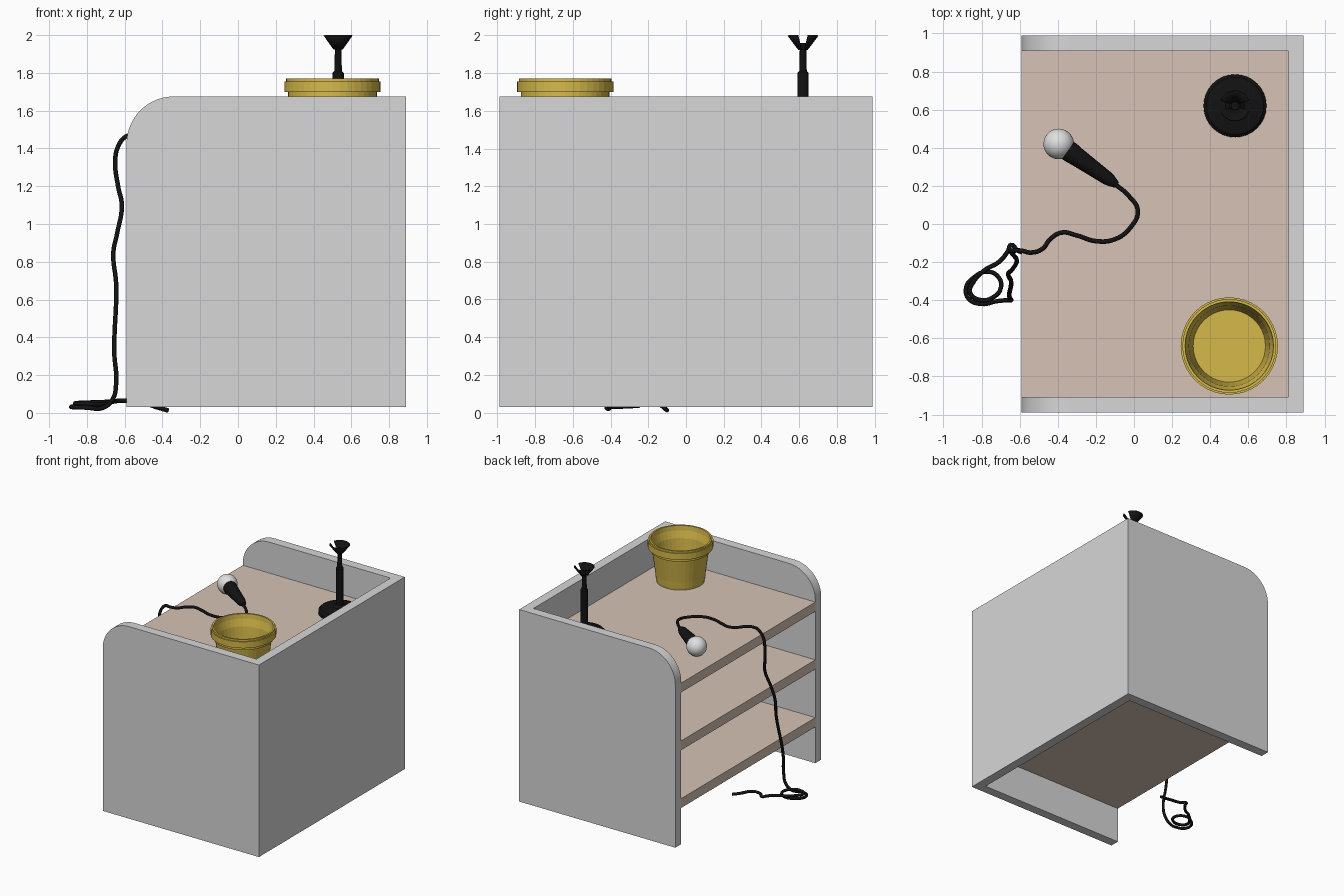
import bpy, bmesh, math
from mathutils import Vector

if "Cube" in bpy.data.objects:
    bpy.data.objects.remove(bpy.data.objects["Cube"], do_unlink=True)


def material(name, r, g, b):
    mat = bpy.data.materials.new(name)
    mat.use_nodes = True
    mat.diffuse_color = (r, g, b, 1)
    mat.node_tree.nodes["Principled BSDF"].inputs["Base Color"].default_value = (r, g, b, 1)
    return mat


GREY = material("light grey panel", .68, .68, .68)
WOOD = material("pale pink wood", .67, .54, .46)
GOLD = material("mustard yellow", .67, .485, .068)
BLACK = material("black", .006, .006, .006)
SILVER = material("silver mesh", .74, .74, .74)


def finish(name, bm, mat, smooth=None):
    bmesh.ops.recalc_face_normals(bm, faces=bm.faces)
    mesh = bpy.data.meshes.new(name)
    bm.to_mesh(mesh)
    bm.free()
    mesh.materials.append(mat)
    obj = bpy.data.objects.new(name, mesh)
    bpy.context.collection.objects.link(obj)
    if smooth:
        bpy.ops.object.select_all(action="DESELECT")
        bpy.context.view_layer.objects.active = obj
        obj.select_set(True)
        bpy.ops.object.shade_smooth_by_angle(angle=math.radians(smooth))
    return obj


def box(name, low, high, mat):
    bm = bmesh.new()
    bmesh.ops.create_cube(bm, size=1)
    for v in bm.verts:
        v.co = Vector([l + (c + .5) * (h - l) for c, l, h in zip(v.co, low, high)])
    return finish(name, bm, mat)


def lathe(name, profile, mat, sides=32, smooth=None):
    """Spin a (radius, height) profile about the local z axis."""
    bm = bmesh.new()
    verts = [bm.verts.new((r, 0, z)) for r, z in profile]
    edges = [bm.edges.new(pair) for pair in zip(verts, verts[1:])]
    bmesh.ops.spin(bm, geom=verts + edges, axis=(0, 0, 1), cent=(0, 0, 0),
                   steps=sides, angle=math.tau, use_merge=True)
    bmesh.ops.remove_doubles(bm, verts=bm.verts, dist=1e-4)
    return finish(name, bm, mat, smooth)


# Cabinet dimensions
FRONT_X, BACK_X, SIDE_Y, BASE, TOP, THICK = -.59, .89, .988, .03, 1.675, .08
INNER_X, INNER_Y = BACK_X - THICK, SIDE_Y - THICK


# Side panels with one rounded upper corner
def side_panel(name, y):
    radius = .25
    outline = [(FRONT_X, BASE), (BACK_X, BASE), (BACK_X, TOP)]
    for i in range(17):
        a = math.pi / 2 * (1 + i / 16)
        outline.append((FRONT_X + radius + radius * math.cos(a),
                        TOP - radius + radius * math.sin(a)))
    bm = bmesh.new()
    face = bm.faces.new([bm.verts.new((x, y, z)) for x, z in outline])
    grown = bmesh.ops.extrude_face_region(bm, geom=[face])["geom"]
    moved = [g for g in grown if isinstance(g, bmesh.types.BMVert)]
    bmesh.ops.translate(bm, verts=moved, vec=(0, THICK, 0))
    return finish(name, bm, GREY, 30)


side_panel("left_side_panel", INNER_Y)
side_panel("right_side_panel", -SIDE_Y)
box("long_panel", (INNER_X, -INNER_Y, BASE), (BACK_X, INNER_Y, TOP), GREY)

# Shelves
for name, top in (("lower", .42), ("middle", .915), ("upper", 1.41)):
    box(name + "_shelf", (FRONT_X, -INNER_Y, top - THICK), (INNER_X, INNER_Y, top), WOOD)

# Bucket with a stepped rim
bucket = lathe("bucket", [
    (0, 0), (.187, 0), (.222, .265), (.235, .265), (.235, .29), (.255, .29),
    (.255, .345), (.246, .345), (.246, .36), (.232, .36), (.228, .32),
    (.212, .26), (.192, .02), (0, .02)], GOLD, 40)
bucket.location = (.5, -.64, 1.41)

# Microphone stand: base and stepped stem
stand = lathe("stand_base_and_stem", [
    (0, 0), (.165, 0), (.165, .03), (.15, .045), (.05, .06), (.03, .08),
    (.03, .39), (.02, .4), (.017, .52), (.022, .53), (.022, .55), (0, .55)], BLACK, 32, 30)
stand.location = (.53, .62, 1.41)


# Two flared curved jaws at the top of the stand
def jaw(name, side):
    bm = bmesh.new()
    steps, rows = 10, []
    for radius, z in ((.022, 1.925), (.045, 1.955), (.078, 1.999)):
        row = []
        for i in range(steps + 1):
            a = side * math.radians(20 + 140 * i / steps)
            row.append(bm.verts.new((.53 + radius * math.cos(a), .62 + radius * math.sin(a), z)))
        rows.append(row)
    for low, high in zip(rows, rows[1:]):
        for i in range(steps):
            bm.faces.new((low[i], low[i + 1], high[i + 1], high[i]))
    obj = finish(name, bm, BLACK, 40)
    solid = obj.modifiers.new("thickness", "SOLIDIFY")
    solid.thickness = .008
    solid.offset = 0


jaw("left_jaw", 1)
jaw("right_jaw", -1)

# Microphone lying on the upper shelf
head_at, tail_at = Vector((-.395, .42, 1.487)), Vector((-.09, .205, 1.475))
bm = bmesh.new()
bmesh.ops.create_uvsphere(bm, u_segments=32, v_segments=16, radius=.08)
head = finish("microphone_head", bm, SILVER, 40)
length = (tail_at - head_at).length
handle = lathe("microphone_handle", [
    (0, .05), (.052, .05), (.055, .075), (.05, .12), (.036, length - .06),
    (.032, length - .04), (.018, length), (0, length)], BLACK, 24, 40)
for part in (head, handle):
    part.location = head_at
    part.rotation_mode = "QUATERNION"
    part.rotation_quaternion = (tail_at - head_at).to_track_quat("Z", "Y")

# Cable: across the shelf, down the open side, coiled on the floor
ON_SHELF = [(-.1, .21), (-.03, .15), (.02, .07), (-.02, -.02), (-.1, -.08), (-.2, -.09),
            (-.3, -.06), (-.38, -.045), (-.44, -.08), (-.48, -.13), (-.54, -.15)]
HANGING = [(-.59, -.14, 1.465), (-.635, -.14, 1.41), (-.65, -.14, 1.33), (-.635, -.16, 1.2),
           (-.615, -.19, 1.1), (-.64, -.24, .95), (-.66, -.26, .85), (-.645, -.3, .68),
           (-.655, -.38, .32), (-.645, -.4, .16), (-.665, -.4, .07)]
COIL = [(-.72, -.405), (-.8, -.42), (-.87, -.39), (-.88, -.33), (-.84, -.28), (-.77, -.25),
        (-.71, -.28), (-.7, -.34), (-.74, -.385), (-.8, -.4), (-.86, -.36), (-.84, -.3),
        (-.78, -.24), (-.71, -.2), (-.66, -.14), (-.645, -.11)]
TAIL = [(-.61, -.14, .065), (-.52, -.15, .06), (-.43, -.12, .03), (-.37, -.1, .013)]
path = [(x, y, 1.47) for x, y in ON_SHELF] + HANGING
path += [(x, y, .025 + .04 * i / len(COIL)) for i, (x, y) in enumerate(COIL)] + TAIL

curve = bpy.data.curves.new("cable", "CURVE")
curve.dimensions = "3D"
curve.bevel_depth = .012
curve.bevel_resolution = 2
curve.use_fill_caps = True
curve.resolution_u = 6
spline = curve.splines.new("BEZIER")
spline.bezier_points.add(len(path) - 1)
for point, co in zip(spline.bezier_points, path):
    point.co = co
    point.handle_left_type = point.handle_right_type = "AUTO"
curve.materials.append(BLACK)
bpy.context.collection.objects.link(bpy.data.objects.new("cable", curve))
